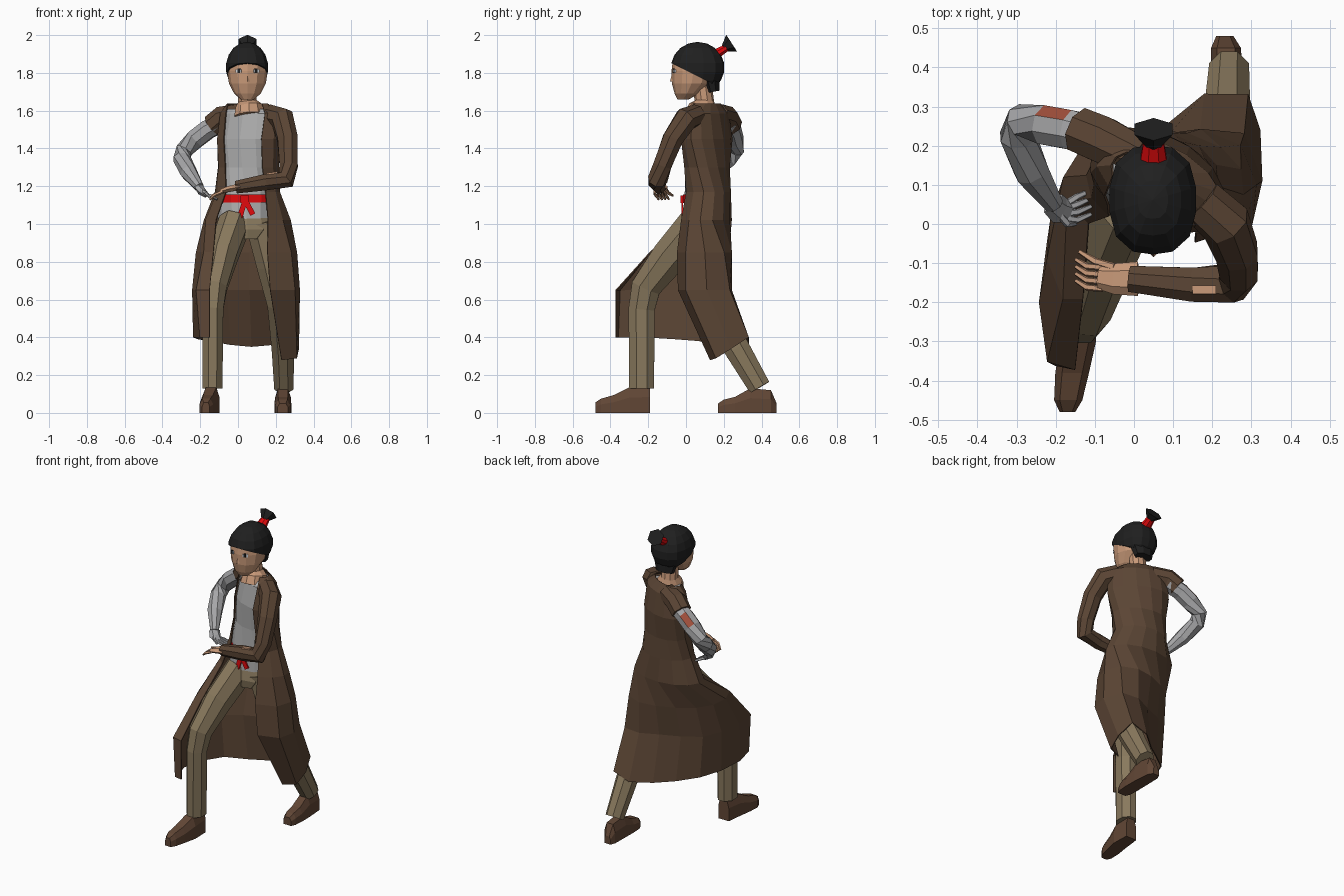
import bpy, bmesh, math
from mathutils import Vector, Matrix

if "Cube" in bpy.data.objects:
    bpy.data.objects.remove(bpy.data.objects["Cube"])

def mat(name, r, g, b):
    m = bpy.data.materials.new(name)
    m.diffuse_color = (r, g, b, 1)
    m.use_nodes = True
    m.node_tree.nodes["Principled BSDF"].inputs["Base Color"].default_value = m.diffuse_color
    return m

COAT = mat("brown coat", .105, .06, .035)
PANTS = mat("khaki cloth", .25, .19, .11)
SHOE = mat("brown leather", .12, .062, .036)
SKIN = mat("skin", .58, .32, .19)
HAIR = mat("black hair", .014, .014, .014)
RED = mat("red cloth", .76, .003, .004)
SHIRT = mat("grey shirt", .42, .42, .42)
METAL = mat("grey metal", .38, .38, .39)
RUST = mat("rust patch", .36, .08, .045)
WHITE = mat("eye white", .6, .65, .7)

def finish(name, bm, *mats):
    bmesh.ops.recalc_face_normals(bm, faces=bm.faces)
    me = bpy.data.meshes.new(name)
    bm.to_mesh(me)
    bm.free()
    for m in mats:
        me.materials.append(m)
    ob = bpy.data.objects.new(name, me)
    bpy.context.collection.objects.link(ob)
    return ob

def loft(name, rings, *mats, closed=True):
    """Skin a list of point rings; closed rings get end caps."""
    bm = bmesh.new()
    vs = [[bm.verts.new(p) for p in r] for r in rings]
    n = len(vs[0])
    for a, b in zip(vs, vs[1:]):
        for i in range(n if closed else n - 1):
            j = (i + 1) % n
            bm.faces.new((a[i], a[j], b[j], b[i]))
    if closed:
        bm.faces.new(vs[0])
        bm.faces.new(vs[-1])
    return finish(name, bm, *mats)

def oval(cx, cy, z, rx, ry, yaw=0, a0=270, a1=-90, n=12, open_arc=False):
    """Horizontal ring; front is -90 degrees, running via right, back, left."""
    rot = Matrix.Rotation(math.radians(yaw), 3, 'Z')
    out = []
    for i in range(n):
        a = math.radians(a0 + (a1 - a0) * i / (n - 1 if open_arc else n))
        out.append(rot @ Vector((rx * math.cos(a), ry * math.sin(a), 0)) + Vector((cx, cy, z)))
    return out

def limb(name, path, *mats, n=8, k=1.0, ref=(0, 0, 1)):
    """Tube along (x, y, z, radius) points; k stretches it across the ref axis."""
    pts = [Vector(p[:3]) for p in path]
    rings = []
    for i, p in enumerate(pts):
        t = Vector()
        if i > 0:
            t += (p - pts[i - 1]).normalized()
        if i < len(pts) - 1:
            t += (pts[i + 1] - p).normalized()
        t.normalize()
        v = t.cross(Vector(ref)).normalized()
        u = v.cross(t)
        r = path[i][3]
        rings.append([p + u * r * math.cos(a) + v * r * k * math.sin(a)
                      for a in (2 * math.pi * (j + .5) / n for j in range(n))])
    return loft(name, rings, *mats)

def plate(name, loc, size, m, yaw=0, tilt=0):
    bm = bmesh.new()
    bmesh.ops.create_cube(bm, size=1)
    M = (Matrix.Translation(loc) @ Matrix.Rotation(math.radians(yaw), 4, 'Z')
         @ Matrix.Rotation(math.radians(tilt), 4, 'Y') @ Matrix.Diagonal((*size, 1)))
    bmesh.ops.transform(bm, matrix=M, verts=bm.verts)
    return finish(name, bm, m)

X = (1, 0, 0)

# Torso levels: cx, cy, z, rx, ry, yaw, right gap, left gap
LEVELS = [(.05, .11, 1.635, .115, .06, -25, 60, 60),
          (.065, .11, 1.585, .175, .09, -28, 38, 44),
          (.06, .11, 1.45, .185, .115, -28, 33, 40),
          (.055, .11, 1.30, .165, .115, -18, 36, 40),
          (.05, .11, 1.17, .17, .125, -5, 38, 38),
          (.05, .10, 1.02, .23, .14, 0, 46, 28)]

# Long coat: upper arcs, then the skirt blown out by the stride
rows = [oval(*l[:6], a0=270 - l[6], a1=-90 + l[7], open_arc=True) for l in LEVELS]
hip = [(-.13, -.19), (-.18, -.19), (-.22, -.09), (-.21, .02), (-.15, .11), (-.05, .18),
       (.06, .225), (.17, .24), (.27, .2), (.31, .1), (.28, 0), (.155, -.045)]
knee = [(-.15, -.37), (-.22, -.35), (-.24, -.2), (-.22, -.05), (-.17, .07), (-.06, .14),
        (.06, .19), (.17, .24), (.28, .23), (.325, .11), (.30, 0), (.17, -.04)]
hem = [(-.15, -.37, .40), (-.2, -.36, .40), (-.235, -.22, .40), (-.21, -.06, .39),
       (-.15, .07, .38), (-.04, .16, .36), (.07, .24, .35), (.18, .33, .36),
       (.29, .33, .40), (.32, .24, .34), (.31, .16, .29), (.23, .13, .28)]
rows += [[(x, y, .85) for x, y in hip], [(x, y, .65) for x, y in knee], hem]
coat = loft("long_coat", rows, COAT, closed=False)
sol = coat.modifiers.new("cloth", 'SOLIDIFY')
sol.thickness = .006
sol.offset = 0

# Shirt, sash and hips
shirt = [oval(.055, .11, 1.61, .12, .06, -26)]
shirt += [oval(l[0], l[1], l[2], l[3] - .012, l[4] - .008, l[5]) for l in LEVELS[1:5]]
shirt.append(oval(.045, .09, 1.02, .15, .105))
loft("shirt", shirt, SHIRT)
loft("sash", [oval(.05, .105, z, .162, .122, -4) for z in (1.155, 1.115)], RED)
plate("sash_knot", (.035, -.018, 1.13), (.045, .022, .04), RED)
plate("sash_tail_right", (.02, -.02, 1.07), (.028, .009, .10), RED, tilt=18)
plate("sash_tail_left", (.06, -.02, 1.085), (.028, .009, .08), RED, tilt=-28)
loft("trouser_hips", [oval(.045, .09, 1.05, .145, .1), oval(.05, .085, .97, .165, .112),
                      oval(.05, .075, .92, .09, .095)], PANTS)

# Trouser legs: right one forward and bent, left one trailing
limb("right_trouser_leg", [(-.02, .06, 1.0, .088), (-.08, -.085, .83, .082),
     (-.122, -.212, .665, .068), (-.133, -.235, .55, .06), (-.135, -.235, .13, .057)],
     PANTS, k=1.25, ref=X)
limb("left_trouser_leg", [(.12, .08, 1.01, .088), (.175, .1, .78, .082), (.22, .125, .58, .07),
     (.238, .27, .34, .064), (.243, .39, .135, .055)], PANTS, k=1.15, ref=X)

# Shoes: sections of x, y, half width, height
def shoe(name, secs):
    prof = [(-1, 0), (1, 0), (1, .6), (.6, 1), (-.6, 1), (-1, .6)]
    loft(name, [[(x + a * w, y, b * h) for a, b in prof] for x, y, w, h in secs], SHOE)

shoe("right_shoe", [(-.138, -.19, .038, .14), (-.143, -.30, .046, .135),
                    (-.158, -.38, .043, .095), (-.168, -.45, .036, .075), (-.17, -.48, .02, .055)])
shoe("left_shoe", [(.232, .48, .022, .05), (.235, .45, .038, .12), (.238, .34, .043, .13),
                   (.238, .26, .044, .085), (.237, .20, .04, .07), (.237, .17, .028, .05)])

# Left sleeve, patch of bare forearm and hand
limb("left_sleeve", [(.17, .06, 1.575, .06), (.235, .0, 1.555, .066), (.262, -.07, 1.45, .058),
     (.268, -.125, 1.31, .052), (.253, -.15, 1.235, .053), (.15, -.155, 1.222, .047),
     (-.01, -.14, 1.195, .036)], COAT, ref=(0, -.7, .7))
plate("sleeve_tear", (.18, -.168, 1.269), (.06, .022, .009), SKIN, tilt=-8)
limb("left_palm", [(.01, -.14, 1.197, .02), (-.05, -.14, 1.185, .018), (-.09, -.135, 1.172, .014)],
     SKIN, k=2.2, n=6)
for i in range(4):
    y = -.165 + .018 * i
    limb("left_finger", [(-.08, y, 1.172, .009), (-.12, y + .003, 1.155, .009),
         (-.148, y + .02, 1.13, .006)], SKIN, n=5)
limb("left_thumb", [(-.05, -.11, 1.185, .011), (-.1, -.095, 1.165, .01), (-.14, -.07, 1.15, .006)],
     SKIN, n=5)

# Right short sleeve and mechanical arm with a rust patch
limb("right_sleeve", [(.01, .17, 1.58, .058), (-.08, .215, 1.565, .064), (-.135, .238, 1.52, .062)],
     COAT)
arm = limb("metal_arm", [(-.08, .22, 1.54, .05), (-.16, .24, 1.50, .054), (-.225, .252, 1.45, .054),
           (-.285, .262, 1.39, .046), (-.297, .225, 1.345, .048), (-.262, .135, 1.275, .046),
           (-.205, .05, 1.195, .026)], METAL, RUST)
for p in arm.data.polygons:
    if -.235 < p.center.x < -.15 and p.normal.y + p.normal.z > 1.2:
        p.material_index = 1
limb("metal_palm", [(-.207, .053, 1.197, .018), (-.19, .035, 1.17, .02), (-.165, .03, 1.15, .014)],
     METAL, k=1.8, n=6)
for i in range(4):
    y = .01 + .02 * i
    limb("metal_finger", [(-.175, .015 + .012 * i, 1.16, .01), (-.145, y, 1.148, .009),
         (-.11, y + .015, 1.13, .006)], METAL, n=5)
limb("metal_thumb", [(-.195, .03, 1.18, .01), (-.17, .0, 1.165, .01), (-.15, .0, 1.14, .006)],
     METAL, n=5)

# Neck and face
limb("neck", [(.06, .075, 1.57, .083), (.057, .09, 1.62, .075), (.05, .097, 1.65, .052),
     (.05, .085, 1.75, .05)], SKIN, n=10, ref=X)
loft("head", [oval(.05, -.015, 1.66, .035, .03), oval(.05, .005, 1.69, .07, .065),
     oval(.05, .03, 1.745, .098, .105), oval(.05, .04, 1.81, .107, .117),
     oval(.05, .045, 1.862, .104, .115), oval(.05, .05, 1.90, .07, .075)], SKIN)
bm = bmesh.new()
bmesh.ops.create_cone(bm, segments=4, radius1=.015, radius2=.004, depth=.04, cap_ends=True)
bmesh.ops.translate(bm, vec=(.05, -.07, 1.775), verts=bm.verts)
finish("nose", bm, SKIN)
for s in (-1, 1):
    plate("eye", (.05 + s * .047, -.062, 1.81), (.032, .009, .018), WHITE, yaw=s * 22)
    plate("pupil", (.05 + s * .045, -.065, 1.811), (.013, .009, .022), HAIR, yaw=s * 22)

# Hair cap: boxy dome sliced along a sloping hairline, red tie and tail
bm = bmesh.new()
bmesh.ops.create_uvsphere(bm, u_segments=14, v_segments=9, radius=1)
for v in bm.verts:
    r = math.hypot(v.co.x, v.co.y)
    if r > .01:
        s = r / (abs(v.co.x) ** 2.6 + abs(v.co.y) ** 2.6) ** (1 / 2.6)
        v.co.x, v.co.y = v.co.x * s, v.co.y * s
bmesh.ops.transform(bm, verts=bm.verts, matrix=Matrix.Translation((.048, .062, 1.828))
                    @ Matrix.Diagonal((.113, .142, .136, 1)))
bmesh.ops.bisect_plane(bm, geom=bm.verts[:] + bm.edges[:] + bm.faces[:],
                       plane_co=(0, -.08, 1.853), plane_no=(0, .5, 1), clear_inner=True)
bmesh.ops.holes_fill(bm, edges=[e for e in bm.edges if e.is_boundary])
finish("hair", bm, HAIR)
limb("hair_nape", [(.05, .13, 1.78, .085), (.05, .145, 1.70, .06)], HAIR, k=.6, ref=X)
limb("hair_tie", [(.05, .16, 1.90, .037), (.05, .222, 1.938, .026)], RED, k=.75, ref=X)
limb("ponytail", [(.05, .20, 1.93, .02), (.05, .242, 1.957, .056)], HAIR, n=6, k=.95, ref=X)
